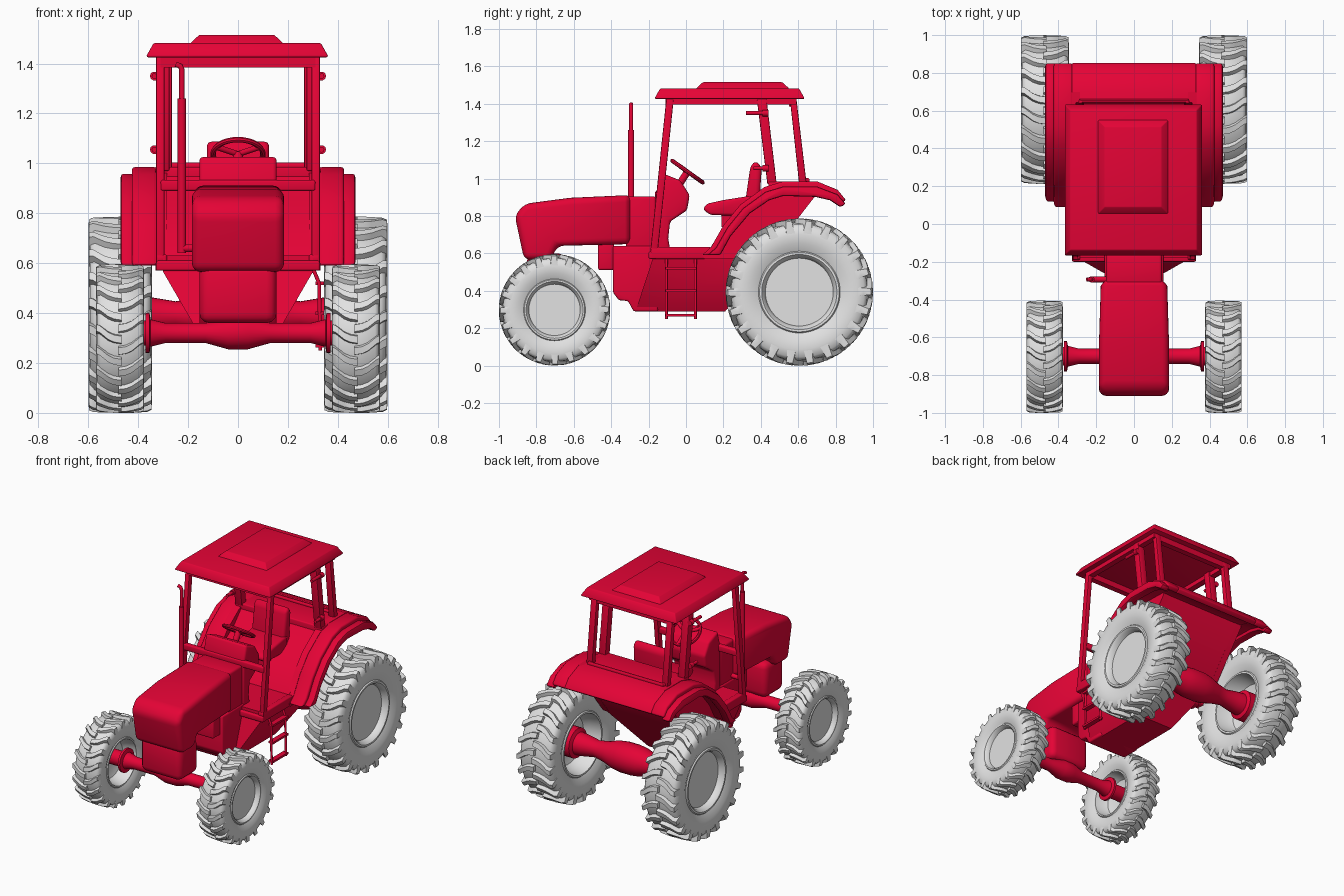
import bpy, bmesh, math
from mathutils import Vector

cube = bpy.data.objects.get("Cube")
if cube:
    bpy.data.objects.remove(cube)


def material(name, rgb):
    m = bpy.data.materials.new(name)
    m.use_nodes = True
    m.diffuse_color = (*rgb, 1)
    m.node_tree.nodes["Principled BSDF"].inputs["Base Color"].default_value = (*rgb, 1)
    return m


RED = material("crimson paint", (0.78, 0.001, 0.036))
GREY = material("light grey", (0.76, 0.76, 0.76))
made = []


def finish(name, bm, mat=RED, bevel=0, segments=3):
    bmesh.ops.recalc_face_normals(bm, faces=bm.faces)
    if bevel:
        edges = [e for e in bm.edges if e.calc_face_angle(0) > 0.6]
        bmesh.ops.bevel(bm, geom=edges, offset=bevel, segments=segments,
                        profile=0.5, affect='EDGES', clamp_overlap=True)
    mesh = bpy.data.meshes.new(name)
    bm.to_mesh(mesh)
    bm.free()
    mesh.materials.append(mat)
    ob = bpy.data.objects.new(name, mesh)
    bpy.context.collection.objects.link(ob)
    made.append(ob)
    return ob


def prism(pts, x0, x1):
    """Side profile of (y, z) points, extruded from x0 to x1."""
    bm = bmesh.new()
    face = bm.faces.new([bm.verts.new((x0, y, z)) for y, z in pts])
    new = bmesh.ops.extrude_face_region(bm, geom=[face])["geom"]
    bmesh.ops.translate(bm, vec=(x1 - x0, 0, 0),
                        verts=[v for v in new if isinstance(v, bmesh.types.BMVert)])
    return bm


def plate(name, pts, x0, x1, bevel=0, segments=3):
    return finish(name, prism(pts, x0, x1), RED, bevel, segments)


def box(name, x, y, z, bevel=0, segments=3):
    return plate(name, [(y[0], z[0]), (y[1], z[0]), (y[1], z[1]), (y[0], z[1])],
                 x[0], x[1], bevel, segments)


def rod(name, pts, r):
    """Round tube along a path."""
    cu = bpy.data.curves.new(name, 'CURVE')
    cu.dimensions = '3D'
    cu.bevel_depth, cu.bevel_resolution, cu.use_fill_caps = r, 3, True
    sp = cu.splines.new('POLY')
    sp.points.add(len(pts) - 1)
    for p, co in zip(sp.points, pts):
        p.co = (*co, 1)
    tmp = bpy.data.objects.new(name, cu)
    bm = bmesh.new()
    bm.from_mesh(bpy.data.meshes.new_from_object(tmp))
    bpy.data.objects.remove(tmp)
    return finish(name, bm)


def revolve(name, profile, y, z, mat=RED, steps=48):
    """Turn (x, radius) points about an axle line along x."""
    bm = bmesh.new()
    vs = [bm.verts.new((x, y + r, z)) for x, r in profile]
    es = [bm.edges.new(p) for p in zip(vs, vs[1:])]
    bmesh.ops.spin(bm, geom=vs + es, cent=(0, y, z), axis=(1, 0, 0),
                   angle=2 * math.pi, steps=steps, use_merge=True)
    bmesh.ops.remove_doubles(bm, verts=bm.verts, dist=0.0002)
    return finish(name, bm, mat)


# Wheels: tyre and rim in one turned shape, with curved chevron lugs
TYRE = [(0.55, 0), (0.55, 0.46), (0.78, 0.48), (0.88, 0.51), (0.88, 0.54), (0.82, 0.555),
        (0.97, 0.66), (1, 0.78), (0.95, 0.88), (0.8, 0.925), (0, 0.945), (-0.8, 0.925),
        (-0.95, 0.88), (-1, 0.78), (-0.97, 0.66), (-0.82, 0.555), (-0.88, 0.54),
        (-0.88, 0.51), (-0.3, 0.47), (0, 0.42), (0.15, 0.28), (0.15, 0)]
# Along a lug: across, base radius, top radius, lead angle in pitches
LUG = [(1.0, 0.80, 0.87, 0), (0.99, 0.82, 0.97, 0.02), (0.85, 0.88, 0.99, 0.08),
       (0.5, 0.9, 0.995, 0.38), (0.25, 0.9, 1, 0.5), (-0.06, 0.9, 1, 0.55)]


def wheel(name, s, cx, y, z, R, hw, n):
    revolve(name, [(s * (cx + hw * a), R * r) for a, r in TYRE], y, z, GREY, 56)
    bm = bmesh.new()
    pitch = 2 * math.pi / n
    for half in (1, -1):
        for i in range(n):
            last = None
            for across, base, top, lead in LUG:
                a = pitch * (i + lead + (0.5 if half < 0 else 0))
                ring = []
                for r, d in ((base, -.24), (top, -.15), (top, .15), (base, .24)):
                    t = a + d * pitch
                    ring.append(bm.verts.new((s * cx + half * hw * across,
                                              y + R * r * math.cos(t), z + R * r * math.sin(t))))
                if last:
                    for k in range(4):
                        bm.faces.new((last[k], last[k - 1], ring[k - 1], ring[k]))
                else:
                    bm.faces.new(ring)
                last = ring
            bm.faces.new(last[::-1])
    finish(name + "_lugs", bm, GREY)


for s, side in ((1, "left"), (-1, "right")):
    wheel("front_wheel_" + side, s, 0.473, -0.703, 0.298, 0.298, 0.096, 20)
    wheel("rear_wheel_" + side, s, 0.472, 0.606, 0.393, 0.394, 0.127, 22)


# Axles
def mirrored(half):
    return [(-x, r) for x, r in half] + [(x, r) for x, r in half[::-1]]


revolve("front_axle", mirrored([(.49, 0), (.49, .05), (.37, .05), (.37, .08), (.355, .08), (.35, .055),
                                (.29, .04), (.13, .04), (.04, .065)]), -0.70, 0.32, RED, 24)
revolve("rear_axle", mirrored([(.49, 0), (.49, .10), (.40, .10), (.39, .075), (.34, .07),
                               (.25, .055), (.17, .07), (.10, .092), (.04, .10)]), 0.605, 0.392, RED, 24)

# Hood narrowing at its back, cowl and engine
hood = plate("hood", [(-.915, .80), (-.865, .565), (-.72, .565), (-.69, .64), (-.29, .65),
                      (-.29, .912), (-.62, .897), (-.865, .865)], -.185, .185, .036, 4)
for v in hood.data.vertices:
    if v.co.y > -.34:
        v.co.x *= 1 - 3.5 * (v.co.y + .34)
plate("cowl", [(-.32, .60), (-.16, .60), (-.16, .905), (-.32, .905)], -.148, .148, .015)
box("radiator_block", (-.155, .155), (-.85, -.645), (.36, .60), .04)
box("engine_mount", (-.14, .14), (-.47, -.385), (.51, .66), .012)
plate("gearbox", [(-.39, .64), (-.39, .39), (-.36, .35), (-.31, .345), (-.28, .29),
                  (-.15, .29), (-.15, .64)], -.155, .155, .01)

# Main body, narrowing toward the bottom
bm = prism([(-.27, .29), (.21, .29), (.69, .905), (.69, .97), (.46, .97), (.36, .86),
            (.22, .77), (.13, .63), (-.18, .63), (-.18, .565)], -.30, .30)
bmesh.ops.bisect_plane(bm, geom=bm.verts[:] + bm.edges[:] + bm.faces[:],
                       plane_co=(0, 0, .565), plane_no=(0, 0, 1))
for v in bm.verts:
    if v.co.z < .4:
        v.co.x *= .47
finish("body", bm)

# Fenders and rear deck
OUTER = [(.085, .59), (.135, .635), (.20, .75), (.29, .86), (.42, .955), (.52, .985),
         (.70, .985), (.81, .94), (.855, .885)]
INNER = [(.825, .865), (.77, .905), (.69, .925), (.52, .93), (.44, .905), (.33, .83),
         (.22, .70), (.16, .59)]
LIP = [(.5 + (y - .5) * (.93 if y < .5 else 1), .6 + (z - .6) * .93) for y, z in OUTER + INNER]
for s, side in ((1, "left"), (-1, "right")):
    plate("fender_" + side, OUTER + INNER, s * .325, s * .425, .012)
    plate("fender_lip_" + side, LIP, s * .41, s * .470, .012, 2)
    plate("fender_wall_" + side, OUTER[:7] + [(.69, .905), (.43, .57), (.10, .57)],
          s * .285, s * .33)
plate("rear_deck", [(.44, .985)] + OUTER[6:] + INNER[:3] + [(.44, .925)], -.33, .33, .008)


# Roof with bevelled rim and raised panel
def slab(name, x0, x1, y0, y1, z0, z1, inset):
    bm = bmesh.new()
    rings = [[bm.verts.new((x, y, z)) for x, y in
              ((x0 + i, y0 + i), (x1 - i, y0 + i), (x1 - i, y1 - i), (x0 + i, y1 - i))]
             for z, i in ((z0, 0), (z0 + .008, 0), (z1, inset))]
    bm.faces.new(rings[0])
    bm.faces.new(rings[-1])
    for a, b in zip(rings, rings[1:]):
        for k in range(4):
            bm.faces.new((a[k - 1], a[k], b[k], b[k - 1]))
    finish(name, bm, RED, .006, 2)


slab("roof", -.366, .36, -.166, .632, 1.425, 1.482, .028)
slab("roof_panel", -.19, .18, .055, .55, 1.475, 1.515, .035)
box("front_header", (-.31, .31), (-.11, -.07), (1.385, 1.43))
box("rear_header", (-.29, .29), (.55, .59), (1.385, 1.43))

# Cab frame posts, side rails, small side lamps and grips
for s, side in ((1, "left"), (-1, "right")):
    plate("front_post_" + side, [(-.195, .57), (-.155, .57), (-.065, 1.43), (-.105, 1.43)],
          s * .295, s * .328, .006, 2)
    plate("middle_post_" + side, [(.435, .97), (.485, .97), (.43, 1.43), (.378, 1.43)],
          s * .275, s * .328, .006, 2)
    plate("rear_post_" + side, [(.605, .97), (.645, .97), (.59, 1.43), (.555, 1.43)],
          s * .265, s * .31, .006, 2)
    box("roof_rail_" + side, (s * .285, s * .325), (-.10, .59), (1.395, 1.43))
    box("door_sill_" + side, (s * .285, s * .328), (-.19, .13), (.57, .635), .008)
    for z, y0 in ((1.35, .32), (1.055, .36)):
        rod("side_grip_" + side, [(s * .335, y0, z), (s * .335, .43, z)], .011)
        rod("side_lamp_" + side, [(s * .335, .41, z), (s * .335, .44, z)], .018)
box("front_lower_rail", (-.328, .328), (-.20, -.16), (.57, .61), .008)
box("front_cross_rail", (-.31, .31), (-.165, -.13), (.89, .933), .008)
rod("rear_window_rail", [(-.29, .61, .99), (-.28, .65, .99), (.28, .65, .99), (.29, .61, .99)], .014)

# Dashboard and steering wheel
plate("dashboard", [(-.16, .62), (-.085, .62), (-.095, .68), (-.085, .77), (.005, .83),
                    (.02, .91), (-.03, .99), (-.13, 1.03), (-.16, .92)], -.155, .155, .015)
hub = Vector((0, .008, 1.037))
tilt = math.radians(-35.5)
bpy.ops.mesh.primitive_torus_add(location=hub, rotation=(tilt, 0, 0), major_radius=.1,
                                 minor_radius=.011, major_segments=32, minor_segments=8)
ring = bpy.context.object
ring.name = "steering_wheel"
ring.data.materials.append(RED)
made.append(ring)
for k in range(3):
    a = math.radians(90 + 120 * k)
    tip = Vector((math.cos(a), math.sin(a) * math.cos(tilt), math.sin(a) * math.sin(tilt)))
    rod("steering_spoke", [hub, hub + tip * .1], .012)
rod("steering_column", [hub, (0, -.06, .93)], .02)

# Seat
plate("seat_cushion", [(.09, .835), (.13, .805), (.36, .80), (.36, .91), (.20, .885), (.11, .865)],
      -.13, .13, .015)
box("seat_base", (-.09, .09), (.19, .33), (.74, .83))
plate("seat_back", [(.31, .83), (.39, .83), (.405, 1.06), (.375, 1.095), (.345, 1.07)],
      -.125, .125, .02)

# Exhaust stack
rod("exhaust_muffler", [(-.225, -.293, .64), (-.225, -.293, 1.26)], .017)
rod("exhaust_tip", [(-.225, -.293, 1.24), (-.225, -.293, 1.375), (-.231, -.293, 1.39),
                    (-.25, -.293, 1.397)], .011)
rod("exhaust_elbow", [(-.225, -.293, .66), (-.13, -.293, .66)], .016)

# Step ladder on the left side
for y in (-.105, .05):
    rod("ladder_rail", [(.30, y, .58), (.325, y, .52), (.33, y, .25)], .008)
for z in (.27, .40, .52):
    box("ladder_rung", (.31, .345), (-.11, .055), (z - .007, z + .007))

# Smooth shading that keeps hard edges
bpy.ops.object.select_all(action='DESELECT')
for ob in made:
    ob.select_set(True)
bpy.context.view_layer.objects.active = made[0]
bpy.ops.object.shade_smooth_by_angle(angle=math.radians(40))
